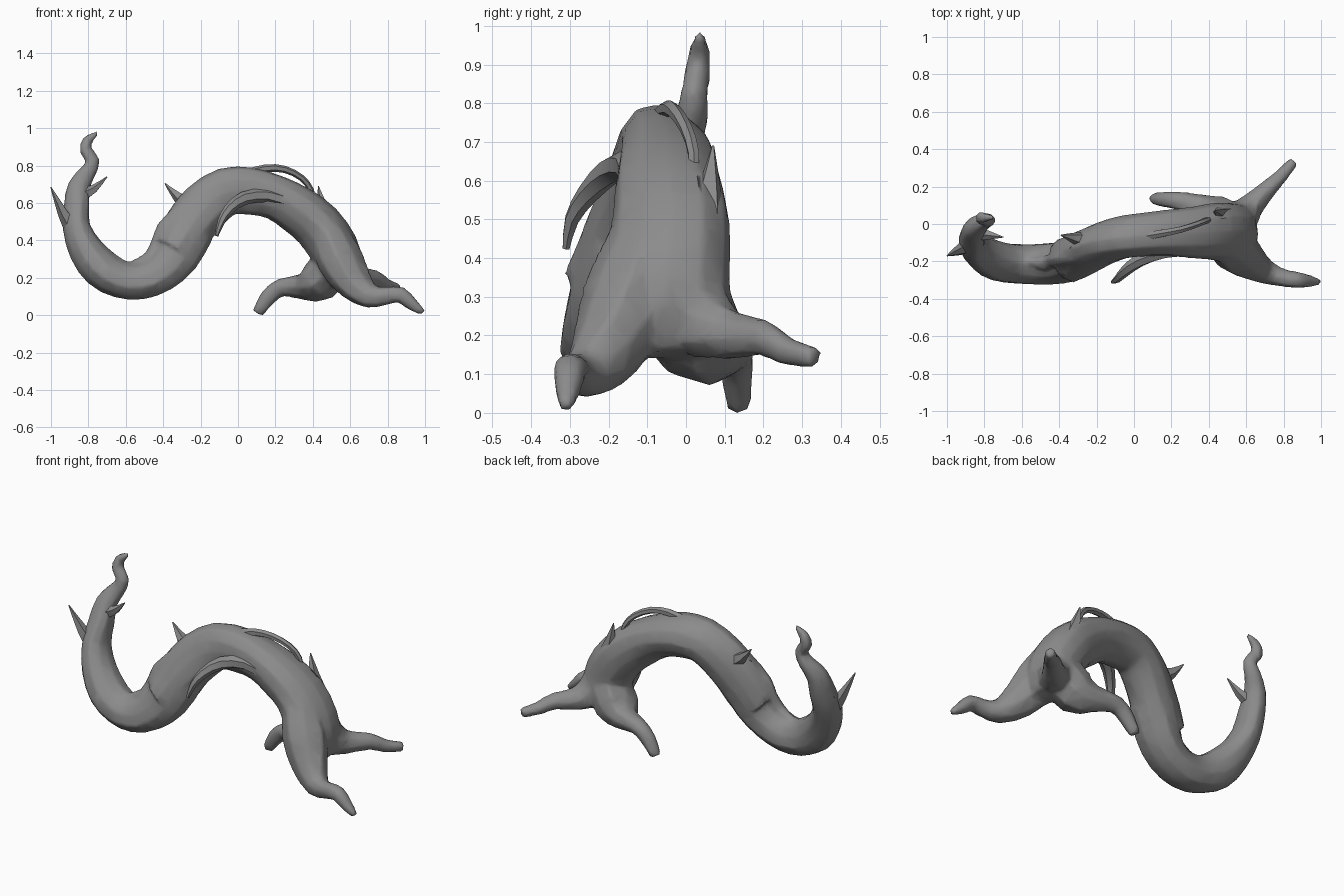
import bpy
import bmesh
import math
from mathutils import Vector

cube = bpy.data.objects.get("Cube")
if cube:
    bpy.data.objects.remove(cube, do_unlink=True)

# Single bark colour
bark = bpy.data.materials.new("grey bark")
bark.use_nodes = True
bark.diffuse_color = (0.26, 0.26, 0.26, 1)
shader = bark.node_tree.nodes["Principled BSDF"]
shader.inputs["Base Color"].default_value = bark.diffuse_color
shader.inputs["Roughness"].default_value = 0.9


def refine(keys, steps):
    """Catmull-Rom interpolation of every value in the key rows."""
    rows = []
    last = len(keys) - 1
    for i in range(last):
        a, b, c, d = (keys[max(0, min(last, i + k))] for k in (-1, 0, 1, 2))
        for s in range(steps):
            t = s / steps
            rows.append([
                q + t * (r - p) / 2
                + t * t * (2 * p - 5 * q + 4 * r - o) / 2
                + t ** 3 * (3 * q - p - 3 * r + o) / 2
                for p, q, r, o in zip(a, b, c, d)])
    rows.append(list(keys[-1]))
    return rows


def select_only(objects):
    bpy.ops.object.select_all(action="DESELECT")
    for obj in objects:
        obj.select_set(True)
    bpy.context.view_layer.objects.active = objects[0]


def tube(name, keys, sides=8, steps=2, knots=0.0, twist=0.35):
    """Gnarled limb; each key is x, y, z, radius and optional sideways radius."""
    rows = refine([k if len(k) > 4 else (*k, k[3]) for k in keys], steps)
    points = [Vector(row[:3]) for row in rows]
    bm = bmesh.new()
    rings = []
    for i, row in enumerate(rows):
        ahead = points[min(i + 1, len(points) - 1)]
        behind = points[max(i - 1, 0)]
        along = (ahead - behind).normalized()
        side = Vector((0, 1, 0))
        side = (side - along * side.dot(along)).normalized()
        up = along.cross(side)
        ring = []
        for k in range(sides):
            a = math.tau * k / sides
            bump = 1 + knots * math.sin(3 * a + twist * i)
            offset = up * math.cos(a) * row[3] + side * math.sin(a) * row[4]
            ring.append(bm.verts.new(points[i] + offset * bump))
        rings.append(ring)
    for low, high in zip(rings, rings[1:]):
        for k in range(sides):
            n = (k + 1) % sides
            bm.faces.new((low[k], low[n], high[n], high[k]))
    bm.faces.new(rings[0][::-1])
    bm.faces.new(rings[-1])
    bmesh.ops.recalc_face_normals(bm, faces=bm.faces)
    mesh = bpy.data.meshes.new(name)
    bm.to_mesh(mesh)
    bm.free()
    mesh.materials.append(bark)
    obj = bpy.data.objects.new(name, mesh)
    bpy.context.collection.objects.link(obj)
    select_only([obj])
    bpy.ops.object.shade_smooth_by_angle(angle=math.radians(50))
    return obj


def thorn(name, base, tip, radius):
    """Short spike bent slightly upward from base to tip."""
    base, tip = Vector(base), Vector(tip)
    middle = base.lerp(tip, 0.5) - Vector((0, 0, 0.015))
    tube(name, [(*base, radius), (*middle, radius * 0.6), (*tip, 0.003)],
         sides=5)


# Slender end: rises from the low bend to a crooked tip
tail = tube("trunk_tail", [
    (-.75, .035, .975, .012),
    (-.805, .035, .935, .028),
    (-.815, .03, .88, .034),
    (-.775, .02, .825, .036),
    (-.80, .015, .77, .044),
    (-.85, -.02, .69, .06),
    (-.86, -.06, .58, .07, .08),
    (-.86, -.11, .47, .075, .092),
    (-.81, -.16, .35, .095, .1),
    (-.73, -.195, .25, .108),
    (-.63, -.21, .19, .103, .108),
    (-.52, -.215, .18, .102, .11),
    (-.41, -.21, .225, .108, .115),
    (-.32, -.185, .32, .12),
    (-.25, -.15, .45, .12),
], sides=10, knots=.06)

# Thick arch: bark sleeve over the tail, crest, and flared base
arch = tube("trunk_arch", [
    (-.35, -.19, .33, .125, .125),
    (-.30, -.165, .40, .138, .12),
    (-.25, -.14, .48, .138, .118),
    (-.17, -.105, .58, .138, .115),
    (-.06, -.075, .66, .13, .115),
    (.07, -.06, .665, .127, .118),
    (.20, -.05, .635, .12, .127),
    (.32, -.045, .57, .13, .14),
    (.43, -.035, .48, .135, .155),
    (.51, -.045, .36, .135, .168),
    (.55, -.06, .25, .115, .182),
    (.57, -.06, .15, .06, .13),
], sides=12, knots=.05)

# Ragged bark lip on the inside of the bend
lip = tube("bark_lip", [
    (-.30, -.17, .58, .03),
    (-.39, -.18, .47, .045),
    (-.43, -.19, .38, .04),
    (-.47, -.21, .30, .045),
    (-.57, -.20, .27, .02),
], sides=6)

# Three root legs
front_left = tube("front_left_root", [
    (.47, -.09, .46, .1),
    (.54, -.14, .30, .125),
    (.62, -.20, .17, .1),
    (.71, -.26, .10, .066),
    (.80, -.29, .105, .048),
    (.87, -.30, .11, .045),
    (.93, -.305, .06, .035),
    (.99, -.31, .015, .018),
], knots=.05)

back_left = tube("back_left_root", [
    (.50, -.02, .37, .1),
    (.57, .03, .25, .105),
    (.64, .11, .20, .068),
    (.73, .20, .195, .047),
    (.79, .26, .16, .038),
    (.855, .335, .143, .028),
], knots=.05)

back_right = tube("back_right_root", [
    (.53, -.01, .30, .11, .13),
    (.43, .035, .185, .115, .13),
    (.34, .09, .155, .07, .075),
    (.23, .125, .15, .05),
    (.16, .13, .095, .046, .042),
    (.105, .135, .01, .03),
], knots=.05)

# Grow the trunk and its roots into one continuous surface
trunk = arch
select_only([trunk, tail, lip, front_left, back_left, back_right])
bpy.ops.object.join()
trunk.name = "trunk_and_roots"
blend = trunk.modifiers.new("blend", "REMESH")
blend.mode = "VOXEL"
blend.voxel_size = 0.012
blend.use_smooth_shade = True
soften = trunk.modifiers.new("soften", "SMOOTH")
soften.factor = 0.5
soften.iterations = 3
facets = trunk.modifiers.new("facets", "DECIMATE")
facets.ratio = 0.12

# Hanging root on the front and looped root on the crest
tube("hanging_root", [
    (.42, -.14, .50, .02),
    (.30, -.14, .59, .035),
    (.16, -.15, .64, .037),
    (.03, -.195, .625, .036),
    (-.05, -.255, .565, .028),
    (-.09, -.295, .50, .02),
    (-.115, -.31, .425, .01),
], sides=6)

tube("looped_root", [
    (.04, -.07, .755, .025),
    (.15, -.05, .785, .022),
    (.25, -.03, .78, .019),
    (.34, .0, .735, .017),
    (.39, .02, .67, .016),
    (.41, .02, .59, .014),
], sides=6)

# Broken twigs and splinters
thorn("tail_outer_thorn", (-.87, -.11, .44), (-1, -.17, .685), .05)
thorn("tail_inner_thorn", (-.84, -.05, .64), (-.70, -.07, .74), .04)
thorn("arch_back_thorn", (-.25, -.09, .59), (-.39, -.06, .705), .05)
thorn("shoulder_splinter", (.48, .05, .49), (.43, .07, .69), .055)
